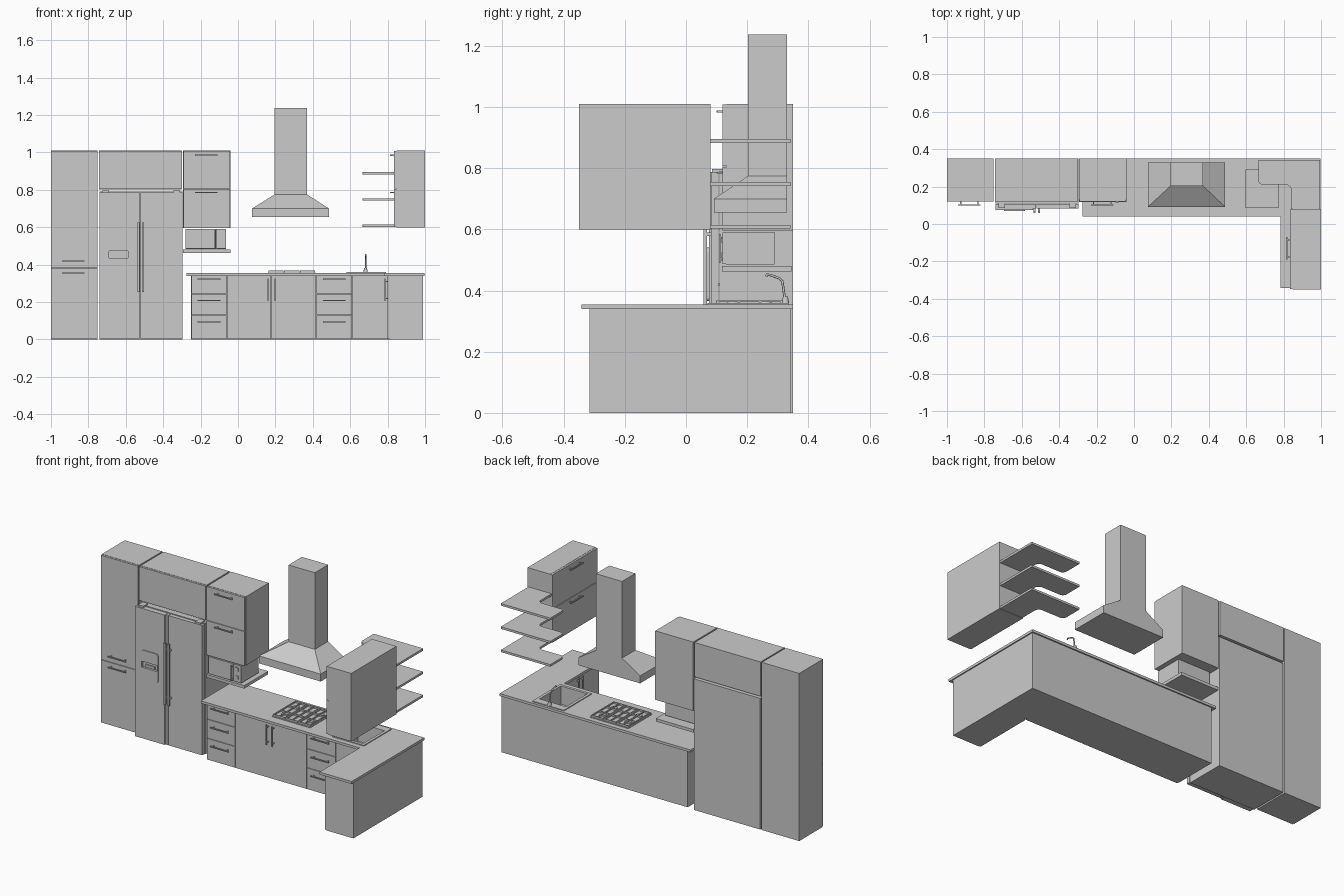
import bpy, bmesh, math
from mathutils import Vector

if "Cube" in bpy.data.objects:
    bpy.data.objects.remove(bpy.data.objects["Cube"])


def make_object(name, bm):
    bmesh.ops.recalc_face_normals(bm, faces=bm.faces)
    mesh = bpy.data.meshes.new(name)
    bm.to_mesh(mesh)
    bm.free()
    obj = bpy.data.objects.new(name, mesh)
    bpy.context.collection.objects.link(obj)
    return obj


def add_box(bm, x0, x1, y0, y1, z0, z1):
    verts = bmesh.ops.create_cube(bm, size=1)["verts"]
    for v in verts:
        v.co = ((x0 + x1) / 2 + v.co.x * (x1 - x0),
                (y0 + y1) / 2 + v.co.y * (y1 - y0),
                (z0 + z1) / 2 + v.co.z * (z1 - z0))


def boxes(name, *dims):
    bm = bmesh.new()
    for d in dims:
        add_box(bm, *d)
    return make_object(name, bm)


def slab(name, pts, z0, z1):
    bm = bmesh.new()
    face = bm.faces.new([bm.verts.new((x, y, z0)) for x, y in pts])
    top = bmesh.ops.extrude_face_region(bm, geom=[face])["geom"]
    bmesh.ops.translate(bm, vec=(0, 0, z1 - z0),
                        verts=[g for g in top if isinstance(g, bmesh.types.BMVert)])
    return make_object(name, bm)


def arc(cx, cy, r, a0, a1, n=6):
    return [(cx + r * math.cos(math.radians(a0 + (a1 - a0) * i / n)),
             cy + r * math.sin(math.radians(a0 + (a1 - a0) * i / n))) for i in range(n + 1)]


def handle(name, centre, along, out, length, t=0.006, reach=0.018):
    """Bar on two posts; centre lies on the door face."""
    c, a, o = Vector(centre), Vector(along), Vector(out)
    bm = bmesh.new()

    def span(p, q):
        h = Vector((t, t, t)) / 2
        lo = Vector(map(min, p, q)) - h
        hi = Vector(map(max, p, q)) + h
        add_box(bm, lo.x, hi.x, lo.y, hi.y, lo.z, hi.z)
    span(c + o * reach - a * length / 2, c + o * reach + a * length / 2)
    for s in (-1, 1):
        p = c + a * s * length * 0.4
        span(p, p + o * (reach - t))
    return make_object(name, bm)


def front(name, x0, x1, z0, z1, y, g=0.0015):
    return boxes(name, (x0 + g, x1 - g, y, y + 0.012, z0 + g, z1 - g))


def cut(obj, cutter):
    mod = obj.modifiers.new("cut", "BOOLEAN")
    mod.operation, mod.object, mod.solver = "DIFFERENCE", cutter, "EXACT"
    bpy.context.view_layer.objects.active = obj
    bpy.ops.object.modifier_apply(modifier=mod.name)


X, Y, Z, F = (1, 0, 0), (0, 1, 0), (0, 0, 1), (0, -1, 0)

# Tall pantry cabinet
boxes("pantry_body", (-1, -0.75, 0.132, 0.35, 0, 1.01))
for z0, z1, hz in ((0, 0.38, 0.355), (0.38, 1.01, 0.42)):
    front("pantry_door", -1, -0.75, z0, z1, 0.12)
    handle("pantry_handle", (-0.88, 0.12, hz), X, F, 0.115)

# Cabinets above fridge and microwave
boxes("over_fridge_cabinet", (-0.742, -0.302, 0.132, 0.35, 0.803, 1.01))
front("over_fridge_door", -0.744, -0.298, 0.803, 1.01, 0.12)
boxes("upper_left_cabinet", (-0.293, -0.04, 0.132, 0.35, 0.595, 1.01))
for z0, z1, hz in ((0.595, 0.805, 0.785), (0.805, 1.01, 0.985)):
    front("upper_left_door", -0.294, -0.04, z0, z1, 0.12)
    handle("upper_left_handle", (-0.17, 0.12, hz), X, F, 0.115)

# Fridge with two doors
boxes("fridge_body", (-0.74, -0.297, 0.11, 0.35, 0, 0.79))
left_door = boxes("fridge_left_door", (-0.74, -0.541, 0.075, 0.106, 0.005, 0.787))
boxes("fridge_right_door", (-0.521, -0.297, 0.082, 0.106, 0.005, 0.787))
boxes("fridge_door_strip", (-0.539, -0.523, 0.082, 0.106, 0.005, 0.787))
boxes("fridge_hinges", (-0.725, -0.69, 0.085, 0.13, 0.787, 0.797),
      (-0.345, -0.31, 0.085, 0.13, 0.787, 0.797))
for x in (-0.531, -0.507):
    handle("fridge_handle", (x, 0.083, 0.44), Z, F, 0.36, 0.011, 0.02)

# Ice and water dispenser
r = 0.015
pts = (arc(-0.598, 0.525, r, 0, 90) + arc(-0.68, 0.525, r, 90, 180)
       + arc(-0.68, 0.38, r, 180, 270) + arc(-0.598, 0.38, r, 270, 360))
panel = slab("dispenser_panel", pts, 0, 0.016)
for v in panel.data.vertices:
    v.co = (v.co.x, 0.085 - v.co.z, v.co.y)
panel.data.flip_normals()
recess = boxes("dispenser_cutter", (-0.69, -0.588, 0.05, 0.082, 0.436, 0.472))
cut(panel, recess)
cut(left_door, recess)
bpy.data.objects.remove(recess)
boxes("dispenser_lever", (-0.67, -0.608, 0.075, 0.084, 0.44, 0.455))

# Microwave and its shelf
boxes("microwave_body", (-0.28, -0.065, 0.13, 0.29, 0.485, 0.592))
boxes("microwave_door", (-0.28, -0.118, 0.12, 0.13, 0.487, 0.59))
boxes("microwave_panel", (-0.115, -0.065, 0.12, 0.13, 0.487, 0.59),
      (-0.1, -0.08, 0.116, 0.12, 0.555, 0.575), (-0.1, -0.08, 0.116, 0.12, 0.505, 0.525))
handle("microwave_handle", (-0.124, 0.12, 0.537), Z, F, 0.09, 0.005, 0.01)
boxes("microwave_shelf", (-0.293, -0.04, 0.117, 0.345, 0.462, 0.48))

# L-shaped base and worktop
base = slab("base_cabinet", [(-0.25, 0.072), (0.812, 0.072), (0.812, -0.315), (0.99, -0.315),
                             (0.99, 0.342), (-0.25, 0.342)], 0, 0.34)
top = slab("worktop", [(-0.275, 0.04), (0.783, 0.04), (0.783, -0.342), (0.997, -0.342),
                       (0.997, 0.35), (-0.275, 0.35)], 0.34, 0.355)
for x0, x1 in ((-0.25, -0.06), (0.417, 0.61)):
    xc = -0.155 if x0 < 0 else 0.514
    for z0, z1, hz in ((0.245, 0.34, 0.322), (0.13, 0.245, 0.208), (0, 0.13, 0.095)):
        front("drawer_front", x0, x1, z0, z1, 0.06)
        handle("drawer_handle", (xc, 0.06, hz), X, F, 0.115)
for x0, x1 in ((-0.06, 0.178), (0.178, 0.417), (0.61, 0.80)):
    front("base_door", x0, x1, 0, 0.34, 0.06)
for x in (0.16, 0.197):
    handle("base_door_handle", (x, 0.06, 0.265), Z, F, 0.115)

# Side leg doors facing the room
for y0, y1 in ((-0.315, -0.126), (-0.126, 0.06)):
    boxes("side_door", (0.80, 0.812, y0 + 0.0015, y1 - 0.0015, 0.0015, 0.3385))
for y in (-0.145, -0.107):
    handle("side_door_handle", (0.80, y, 0.265), Z, (-1, 0, 0), 0.115, 0.006, 0.015)

# Sink basin and rim
basin = boxes("sink_cutter", (0.597, 0.773, 0.087, 0.29, 0.25, 0.4))
cut(base, basin)
cut(top, basin)
bpy.data.objects.remove(basin)
boxes("sink_rim", (0.58, 0.79, 0.07, 0.087, 0.354, 0.36), (0.58, 0.79, 0.29, 0.335, 0.354, 0.36),
      (0.58, 0.597, 0.087, 0.29, 0.354, 0.36), (0.773, 0.79, 0.087, 0.29, 0.354, 0.36))

# Tap
curve = bpy.data.curves.new("tap_spout", "CURVE")
curve.dimensions, curve.bevel_depth, curve.bevel_resolution = "3D", 0.004, 2
curve.use_fill_caps = True
spline = curve.splines.new("POLY")
path = [(0.325, 0.36), (0.32, 0.395), (0.315, 0.43), (0.305, 0.44), (0.28, 0.449), (0.265, 0.453), (0.262, 0.446)]
spline.points.add(len(path) - 1)
for p, (y, z) in zip(spline.points, path):
    p.co = (0.682, y, z, 1)
bpy.context.collection.objects.link(bpy.data.objects.new("tap_spout", curve))
bm = bmesh.new()
bmesh.ops.create_cone(bm, cap_ends=True, segments=16, radius1=0.012, radius2=0.008, depth=0.022)
bmesh.ops.translate(bm, verts=bm.verts, vec=(0.682, 0.325, 0.37))
make_object("tap_base", bm)

# Cooktop with grates
boxes("cooktop", (0.16, 0.415, 0.095, 0.32, 0.355, 0.359))
bm = bmesh.new()
for i in range(3):
    x0, x1 = 0.163 + i * 0.084, 0.244 + i * 0.084
    for x in (x0, (x0 + x1) / 2 - 0.003, x1 - 0.006):
        add_box(bm, x, x + 0.006, 0.1, 0.315, 0.362, 0.369)
    for j in range(4):
        y = 0.1 + j * 0.0697
        add_box(bm, x0, x1, y, y + 0.006, 0.359, 0.369)
make_object("cooktop_grates", bm)
bm = bmesh.new()
for x in (0.204, 0.372):
    for y in (0.155, 0.26):
        verts = bmesh.ops.create_cone(bm, cap_ends=True, segments=20, radius1=0.02,
                                      radius2=0.018, depth=0.006)["verts"]
        bmesh.ops.translate(bm, verts=verts, vec=(x, y, 0.361))
make_object("cooktop_burners", bm)

# Extractor hood: canopy, slope and chimney as stacked rings
bm = bmesh.new()
rings = []
for x0, x1, y0, z in ((0.075, 0.487, 0.092, 0.655), (0.075, 0.487, 0.092, 0.70),
                      (0.195, 0.37, 0.203, 0.775), (0.195, 0.37, 0.203, 1.237)):
    rings.append([bm.verts.new(c) for c in ((x0, y0, z), (x1, y0, z), (x1, 0.33, z), (x0, 0.33, z))])
for a, b in zip(rings, rings[1:]):
    for i in range(4):
        bm.faces.new((a[i], a[(i + 1) % 4], b[(i + 1) % 4], b[i]))
bm.faces.new(rings[0])
bm.faces.new(rings[-1])
make_object("extractor_hood", bm)

# Right wall cabinet
boxes("right_wall_cabinet", (0.847, 1.0, -0.35, 0.08, 0.60, 1.01))
for z0, z1, hz in ((0.60, 0.805, 0.785), (0.805, 1.01, 0.985)):
    boxes("right_wall_door", (0.835, 0.847, -0.3485, 0.0785, z0 + 0.0015, z1 - 0.0015))
    handle("right_wall_handle", (0.835, -0.13, hz), Y, (-1, 0, 0), 0.115)

# Corner shelves
outline = (arc(0.69, 0.235, 0.025, 180, 270) + arc(0.812, 0.182, 0.028, 90, 0)
           + [(0.84, 0.08), (0.995, 0.08), (0.995, 0.342), (0.665, 0.342)])
for z in (0.602, 0.742, 0.882):
    slab("corner_shelf", outline, z, z + 0.013)
